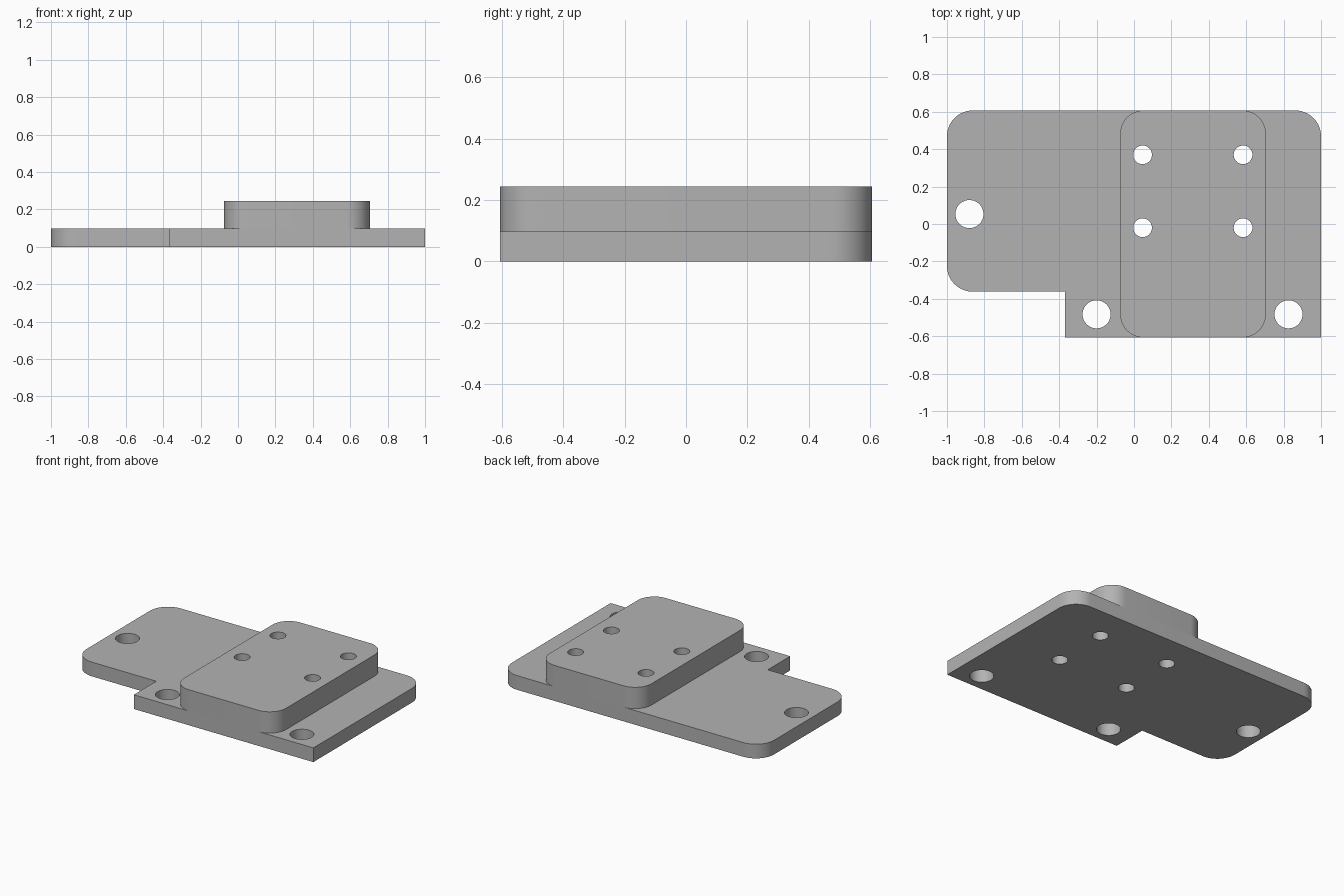
import bpy
import bmesh
from math import cos, sin, pi, radians

cube = bpy.data.objects.get("Cube")
if cube:
    bpy.data.objects.remove(cube, do_unlink=True)

grey = bpy.data.materials.new("machined grey")
grey.use_nodes = True
colour = (0.45, 0.45, 0.45, 1)
grey.diffuse_color = colour
grey.node_tree.nodes["Principled BSDF"].inputs["Base Color"].default_value = colour

BACK, FRONT = 0.607, -0.607
PLATE_TOP, PAD_TOP = 0.098, 0.245
SMALL, LARGE = 0.05, 0.075


def arc(cx, cy, r, start, sweep=90, steps=12):
    """Points on an arc, angles in degrees."""
    return [(cx + r * cos(radians(start + sweep * i / steps)),
             cy + r * sin(radians(start + sweep * i / steps))) for i in range(steps + 1)]


def make_prism(name, outline, z0, z1):
    """Extrude a closed counter-clockwise outline from z0 to z1."""
    bm = bmesh.new()
    face = bm.faces.new([bm.verts.new((x, y, z0)) for x, y in outline])
    moved = bmesh.ops.extrude_face_region(bm, geom=[face])["geom"]
    bmesh.ops.translate(bm, vec=(0, 0, z1 - z0),
                        verts=[v for v in moved if isinstance(v, bmesh.types.BMVert)])
    bmesh.ops.recalc_face_normals(bm, faces=bm.faces)
    mesh = bpy.data.meshes.new(name)
    bm.to_mesh(mesh)
    bm.free()
    mesh.materials.append(grey)
    obj = bpy.data.objects.new(name, mesh)
    bpy.context.collection.objects.link(obj)
    return obj


def drill(obj, holes):
    """Cut vertical through holes given as (x, y, radius)."""
    bpy.context.view_layer.objects.active = obj
    for x, y, r in holes:
        cutter = make_prism("drill", arc(x, y, r, 0, 360, 40)[:-1], -0.1, 0.4)
        mod = obj.modifiers.new("hole", "BOOLEAN")
        mod.operation, mod.solver, mod.object = "DIFFERENCE", "EXACT", cutter
        bpy.ops.object.modifier_apply(modifier=mod.name)
        bpy.data.objects.remove(cutter, do_unlink=True)
    bpy.ops.object.select_all(action="DESELECT")
    obj.select_set(True)
    bpy.ops.object.shade_smooth_by_angle(angle=radians(30))


pad_holes = [(x, y, SMALL) for x in (0.046, 0.583) for y in (-0.02, 0.37)]
mount_holes = [(-0.88, 0.053, LARGE), (-0.2, -0.483, LARGE), (0.826, -0.483, LARGE)]

# Base plate: rounded at the back and right, with a square notch at the front right
R = 0.138
plate_outline = ([(-0.37, FRONT), (1, FRONT)]
                 + arc(1 - R, BACK - R, R, 0)
                 + arc(-1 + R, BACK - R, R, 90)
                 + arc(-1 + R, -0.362 + R, R, 180)
                 + [(-0.37, -0.362)])
drill(make_prism("base_plate", plate_outline, 0, PLATE_TOP), pad_holes + mount_holes)

# Raised pad with four rounded corners
x0, x1, r = -0.074, 0.705, 0.125
pad_outline = (arc(x1 - r, BACK - r, r, 0) + arc(x0 + r, BACK - r, r, 90)
               + arc(x0 + r, FRONT + r, r, 180) + arc(x1 - r, FRONT + r, r, 270))
drill(make_prism("raised_pad", pad_outline, PLATE_TOP, PAD_TOP), pad_holes)
